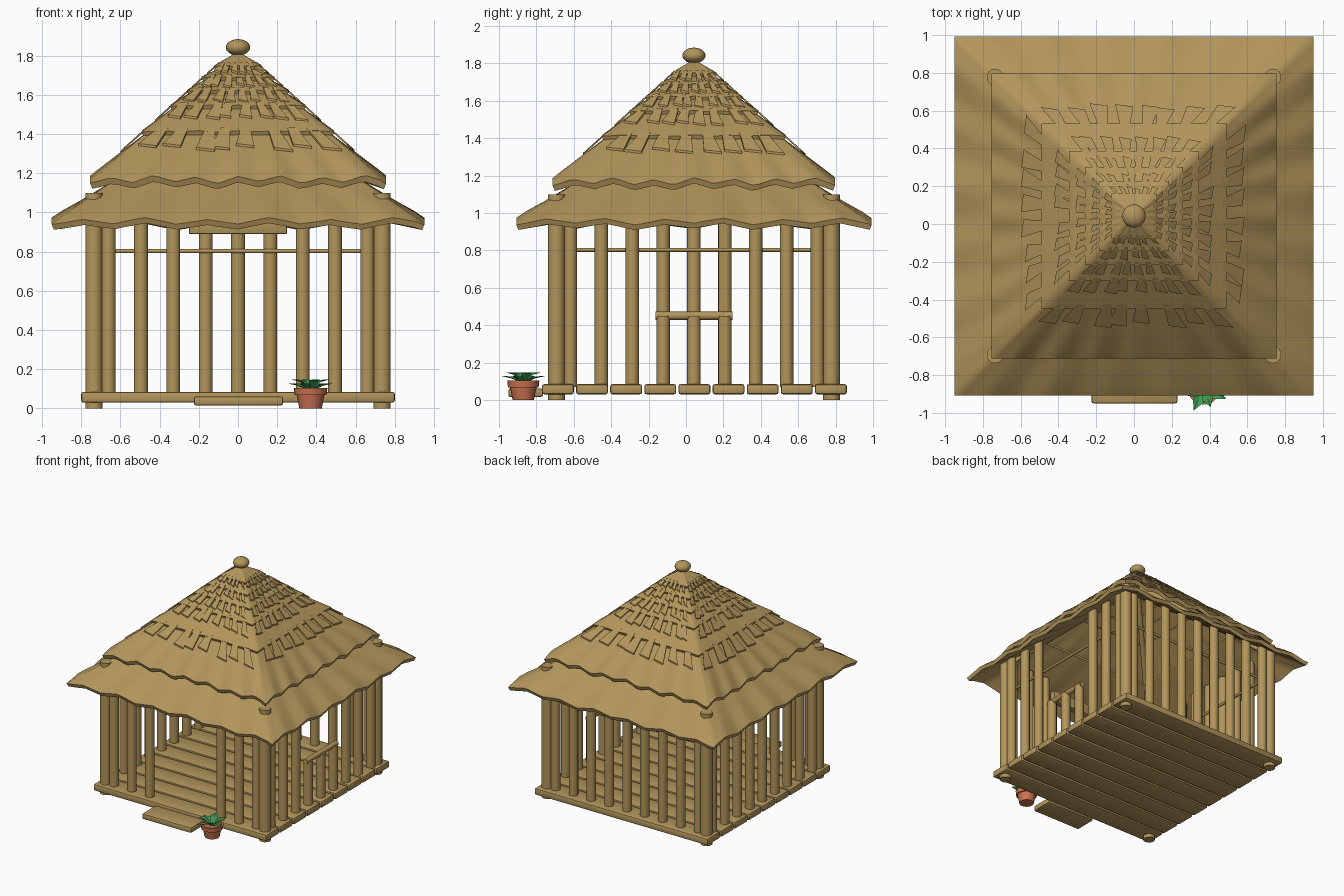
import bpy, bmesh, math, random
from mathutils import Vector, Matrix

random.seed(4)
cube = bpy.data.objects.get("Cube")
if cube:
    bpy.data.objects.remove(cube, do_unlink=True)

CY = 0.0425          # hut centre along y
WALL = 0.735         # half width of the walls


def material(name, rgb):
    m = bpy.data.materials.new(name)
    m.use_nodes = True
    m.diffuse_color = (*rgb, 1)
    m.node_tree.nodes["Principled BSDF"].inputs["Base Color"].default_value = (*rgb, 1)
    return m


STRAW = material("straw tan", (0.445, 0.30, 0.105))
CLAY = material("terracotta", (0.60, 0.17, 0.08))
LEAF = material("leaf green", (0.045, 0.32, 0.085))


def finish(name, bm, mat, loc=(0, 0, 0), angle=50, recalc=True):
    if recalc:
        bmesh.ops.recalc_face_normals(bm, faces=bm.faces)
    me = bpy.data.meshes.new(name)
    bm.to_mesh(me)
    bm.free()
    me.materials.append(mat)
    for p in me.polygons:
        p.use_smooth = True
    me.set_sharp_from_angle(angle=math.radians(angle))
    ob = bpy.data.objects.new(name, me)
    ob.location = loc
    bpy.context.collection.objects.link(ob)
    return ob


def pole(name, a, b, r, r2=None, mat=STRAW, sides=14):
    a, b = Vector(a), Vector(b)
    d = b - a
    bm = bmesh.new()
    bmesh.ops.create_cone(bm, cap_ends=True, segments=sides, radius1=r,
                          radius2=r if r2 is None else r2, depth=d.length)
    bm.transform(d.to_track_quat('Z', 'Y').to_matrix().to_4x4())
    return finish(name, bm, mat, (a + b) / 2)


def board(name, lo, hi, bevel=0.012):
    lo, hi = Vector(lo), Vector(hi)
    bm = bmesh.new()
    bmesh.ops.create_cube(bm, size=1, matrix=Matrix.Diagonal((*(hi - lo), 1)))
    bmesh.ops.bevel(bm, geom=bm.edges[:], offset=bevel, segments=2,
                    profile=0.5, affect='EDGES')
    return finish(name, bm, STRAW, (lo + hi) / 2, 35)


def lathe(name, profile, mat, loc, sides=20):
    bm = bmesh.new()
    vs = [bm.verts.new((r, 0, z)) for r, z in profile]
    edges = [bm.edges.new(p) for p in zip(vs, vs[1:])]
    bmesh.ops.spin(bm, geom=vs + edges, axis=(0, 0, 1), cent=(0, 0, 0),
                   angle=math.tau, steps=sides)
    bmesh.ops.remove_doubles(bm, verts=bm.verts, dist=0.0005)
    return finish(name, bm, mat, loc, 40)


# Floor planks and front step
pitch = 0.1825
for i in range(9):
    y = -0.77 + i * pitch
    board(f"floor_plank_{i}", (-0.8, y, 0.03), (0.8, y + 0.17, 0.085))
board("front_step", (-0.225, -0.95, 0.015), (0.23, -0.765, 0.062))

# Corner posts
for sx in (-1, 1):
    for sy in (-1, 1):
        x, y = sx * WALL, CY + sy * WALL
        pole("corner_post", (x, y, 0), (x, y, 1.1), 0.045)

# Wall posts: doorway at the front, low window on the +x side
for i in range(9):
    t = (i - 4) * 0.165
    middle = abs(t) < 0.2
    pole("back_post", (t, CY + WALL, 0.07), (t, CY + WALL, 1.06), 0.036)
    pole("side_post", (-WALL, CY + t, 0.07), (-WALL, CY + t, 1.06), 0.036)
    top = 0.45 if middle else 1.06
    pole("window_side_post", (WALL, CY + t, 0.07), (WALL, CY + t, top), 0.036)
    if not middle:
        pole("front_post", (t, CY - WALL, 0.07), (t, CY - WALL, 1.06), 0.036)

# Window sill, door lintel and thin tie rails
pole("window_sill", (WALL, CY - 0.205, 0.45), (WALL, CY + 0.205, 0.45), 0.022)
board("door_lintel", (-0.25, CY - WALL - 0.035, 0.89), (0.25, CY - WALL + 0.02, 0.98), 0.006)
for s in (-1, 1):
    pole("side_rail", (s * 0.7, CY - 0.66, 0.803), (s * 0.7, CY + 0.66, 0.803), 0.011)
pole("back_rail", (-0.66, CY + 0.7, 0.803), (0.66, CY + 0.7, 0.803), 0.011)


def slope(d):
    """Height of the upper roof at half width d."""
    return 1.18 + (0.75 - d) * 0.9


def roof_tier(name, outer, thick, wave=0.0, periods=6, n=48):
    """Sweep a closed profile around a square; the lower edge may be wavy."""
    inner = [(d - thick * 0.4, z - thick) for d, z in reversed(outer)]
    profile = outer + inner
    d0, d1 = outer[0][0], outer[-1][0]
    bm = bmesh.new()
    rings = []
    for d, z in profile:
        ring = []
        fade = max(0, min(1, (d - d1) / (d0 - d1))) ** 2
        for side in range(4):
            rot = Matrix.Rotation(side * math.pi / 2, 3, 'Z')
            for k in range(n):
                u = -1 + 2 * k / n
                w = abs(((u + 1) * periods / 2 + 0.5) % 1 * 2 - 1) * 2 - 1
                w += 0.35 * math.sin(u * 9 + side)
                ring.append(bm.verts.new(rot @ Vector((u * d, -d, z + wave * fade * w))))
        rings.append(ring)
    m = 4 * n
    for a, b in zip(rings, rings[1:] + rings[:1]):
        for k in range(m):
            bm.faces.new((a[k], a[(k + 1) % m], b[(k + 1) % m], b[k]))
    return finish(name, bm, STRAW, (0, CY, 0), 58)


def fringe(name, d0, d1, count):
    """Ragged straw strips hanging below a tier on all four sides."""
    bm = bmesh.new()
    for side in range(4):
        rot = Matrix.Rotation(side * math.pi / 2, 3, 'Z')
        for k in range(count):
            u = (k + 0.5) / count * 2 - 1 + random.uniform(-0.05, 0.05)
            u *= 0.9
            half = 0.52 / count
            tip = d1 + random.uniform(-0.2, 0.15) * (d1 - d0)
            skew = random.uniform(-0.25, 0.25) / count
            root = d0 - 0.02
            quad = [((u - half * 0.8) * root, root), ((u + half * 0.8) * root, root),
                    ((u + skew + half * 1.25) * tip, tip + 0.006),
                    ((u + skew - half * 1.25) * tip, tip - 0.006)]
            rows = [[bm.verts.new(rot @ Vector((x, -d, slope(d) - drop))) for x, d in quad]
                    for drop in (0.0, 0.012)]
            a, b = rows
            bm.faces.new(a)
            bm.faces.new(b[::-1])
            for j in range(4):
                bm.faces.new((a[j], b[j], b[(j + 1) % 4], a[(j + 1) % 4]))
    return finish(name, bm, STRAW, (0, CY, 0), 30)


# Two broad wavy thatch tiers
roof_tier("lower_thatch", [(0.95, 0.955), (0.9, 0.993), (0.8, 1.055),
                           (0.7, 1.12), (0.52, 1.24)], 0.028, 0.014, 6)
roof_tier("middle_thatch", [(0.755, 1.168), (0.72, 1.2), (0.6, 1.3),
                            (0.5, 1.38), (0.38, 1.48)], 0.03, 0.016, 7)

# Small upper tiers, each with a ragged fringe
tiers = [(0.49, 0.58, 8), (0.345, 0.41, 8), (0.26, 0.31, 8), (0.185, 0.225, 7), (0.12, 0.15, 6)]
for i, (edge, tip, count) in enumerate(tiers):
    inner = tiers[i + 1][0] * 0.85 if i < 4 else 0.015
    roof_tier(f"upper_thatch_{i}", [(edge, slope(edge)), (inner, slope(inner) - 0.03)],
              0.03, 0.003, 5, 20)
    fringe(f"thatch_fringe_{i}", edge, tip, count)

# Hip rafters under the roof
for sx in (-1, 1):
    for sy in (-1, 1):
        pole("hip_rafter", (sx * 0.7, CY + sy * 0.7, 1.06), (0, CY, 1.7), 0.02)

# Rounded roof finial
bm = bmesh.new()
bmesh.ops.create_uvsphere(bm, u_segments=20, v_segments=12, radius=1,
                          matrix=Matrix.Diagonal((0.062, 0.062, 0.042, 1)))
finish("roof_finial", bm, STRAW, (0, CY, 1.842), 80)

# Flower pot with leaves
POT = (0.37, -0.87, 0)
lathe("plant_pot", [(0, 0), (0.057, 0), (0.071, 0.068), (0.082, 0.068), (0.086, 0.104),
                    (0.072, 0.104), (0.068, 0.085), (0, 0.085)], CLAY, POT)
bm = bmesh.new()
for k in range(8):
    rot = Matrix.Rotation(math.radians(20 + k * 45), 3, 'Z')
    reach = 0.13 if k % 2 else 0.105
    tall = 0.128 if k % 2 else 0.148
    spine = [bm.verts.new(rot @ Vector(p)) for p in
             ((0.005, 0, 0.09), (reach * 0.55, 0, tall - 0.012), (reach, 0, tall))]
    for s in (-1, 1):
        edge = [bm.verts.new(rot @ Vector(p)) for p in
                ((0.005, s * 0.01, 0.093), (reach * 0.55, s * 0.03, tall - 0.002))]
        for face in ((spine[0], spine[1], edge[1], edge[0]), (spine[1], spine[2], edge[1])):
            f = bm.faces.new(face)
            f.normal_update()
            if f.normal.z < 0:
                f.normal_flip()
finish("plant_leaves", bm, LEAF, POT, 20, recalc=False)
